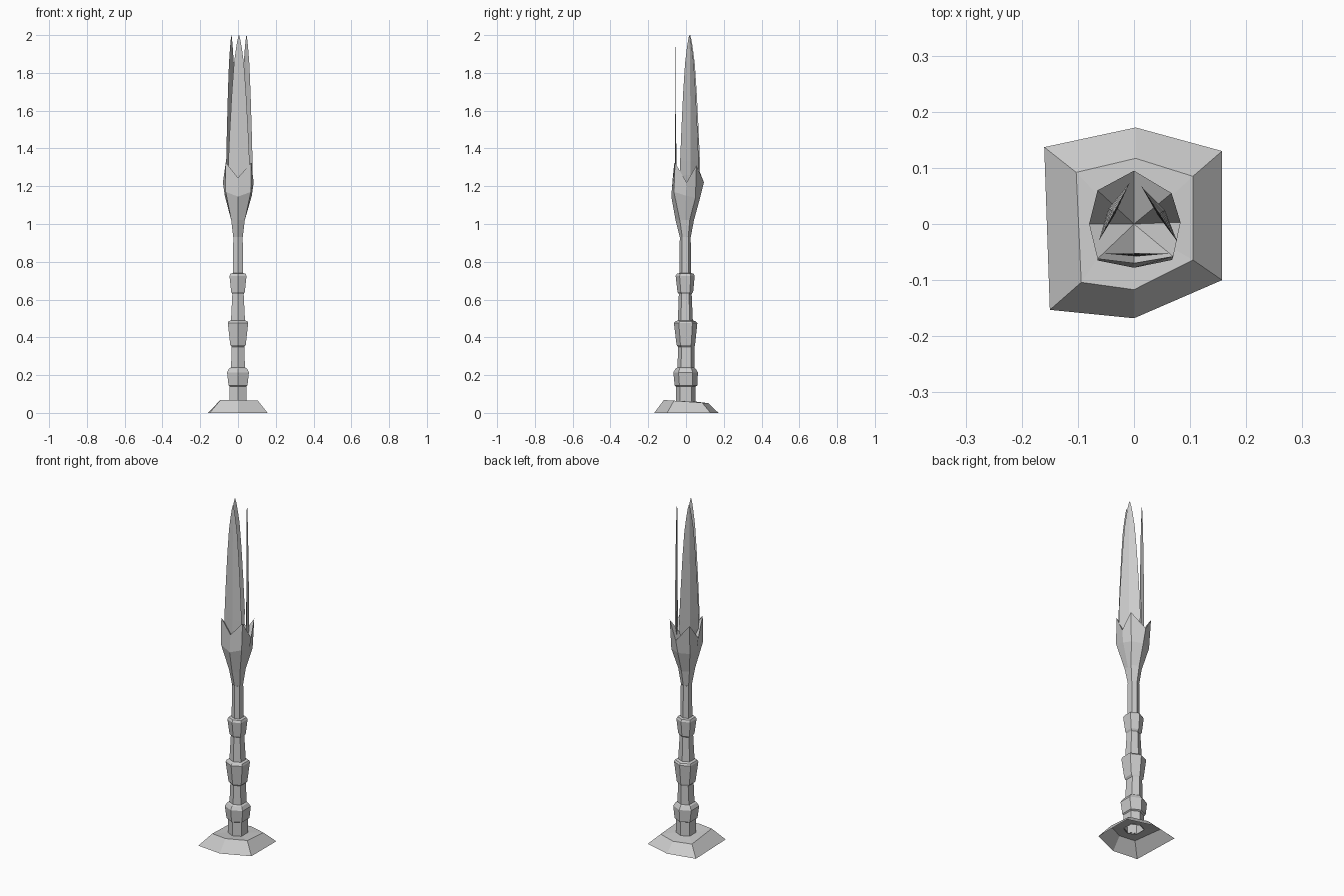
import bpy, math
from mathutils import Vector

if "Cube" in bpy.data.objects:
    bpy.data.objects.remove(bpy.data.objects["Cube"])

stone = bpy.data.materials.new("grey stone")
stone.diffuse_color = (0.6, 0.6, 0.6, 1)
stone.use_nodes = True
stone.node_tree.nodes["Principled BSDF"].inputs["Base Color"].default_value = stone.diffuse_color


def make(name, verts, faces):
    me = bpy.data.meshes.new(name)
    me.from_pydata(verts, [], faces)
    me.materials.append(stone)
    me.update()
    ob = bpy.data.objects.new(name, me)
    bpy.context.collection.objects.link(ob)
    return ob


def bridge(rings, n):
    """Quads joining consecutive rings of n points, counter-clockwise from above."""
    return [(r * n + i, r * n + (i + 1) % n, (r + 1) * n + (i + 1) % n, (r + 1) * n + i)
            for r in range(rings - 1) for i in range(n)]


def hexagon(hx, yf, yb, z):
    """Six-sided section with points at front and back, flat sides left and right."""
    c = (yf + yb) / 2
    h = (yb - yf) / 2 * 0.58
    return [(0, yf, z), (hx, c - h, z), (hx, c + h, z),
            (0, yb, z), (-hx, c + h, z), (-hx, c - h, z)]


# Plinth: uneven open-bottomed hexagon, sloping slightly down to the back
outer = [(0, -.168), (.157, -.10), (.157, .13), (.003, .172), (-.16, .137), (-.15, -.153)]
inner = [(0, -.117), (.105, -.064), (.105, .085), (.003, .117), (-.103, .092), (-.094, -.104)]
plinth = [(x, y, 0) for x, y in outer] + [(x, y, .06 - .07 * y) for x, y in inner]
plinth += hexagon(.044, -.05, .05, .06)
make("plinth", plinth, bridge(3, 6))

# Handle: half width, front y, back y, height; three flared grip bands
sections = [
    (.044, -.053, .05, .055), (.044, -.053, .05, .14),
    (.05, -.06, .06, .145), (.058, -.067, .063, .215), (.047, -.055, .05, .235),
    (.037, -.045, .045, .24), (.033, -.042, .045, .35),
    (.041, -.05, .048, .36), (.054, -.064, .06, .475), (.05, -.056, .052, .485),
    (.037, -.043, .036, .49), (.03, -.038, .03, .63),
    (.036, -.045, .038, .64), (.045, -.055, .046, .725), (.04, -.048, .04, .737),
    (.026, -.034, .026, .74), (.025, -.033, .025, .93)]
handle = [p for s in sections for p in hexagon(*s)]
make("handle", handle, bridge(len(sections), 6))

# Crown: eight-sided cup with four corner points and hollow top
def octagon(hx, yf, yb, zs):
    k = (yb - yf) * .27
    c = (yf + yb) / 2
    pts = [(0, yf), (hx, c - k), (hx, c), (hx, c + k),
           (0, yb), (-hx, c + k), (-hx, c), (-hx, c - k)]
    return [(x, y, z) for (x, y), z in zip(pts, zs)]


crown = octagon(.025, -.033, .025, [.93] * 8)
crown += octagon(.036, -.055, .042, [1.02] * 8)
crown += [(0, -.078, 1.145), (.068, -.064, 1.17), (.073, 0, 1.15), (.06, .05, 1.14),
          (0, .075, 1.14), (-.06, .05, 1.14), (-.07, 0, 1.15), (-.065, -.065, 1.17)]
crown += [(0, -.07, 1.245), (.07, -.058, 1.325), (.083, .003, 1.22), (.067, .055, 1.31),
          (0, .095, 1.22), (-.065, .06, 1.31), (-.08, 0, 1.22), (-.065, -.062, 1.325)]
crown.append((0, 0, 1.19))
cup_faces = bridge(4, 8) + [(24 + i, 24 + (i + 1) % 8, 32) for i in range(8)]
make("crown", crown, cup_faces)

# Blades: slim leaf shapes, lens-shaped in section
profile = [(1.18, .03), (1.26, .05), (1.33, .051), (1.5, .044), (1.7, .034),
           (1.85, .024), (1.93, .014), (1.975, .007), (2.0, .001)]


def blade(name, mid, angle, thick, scale):
    along = Vector((math.cos(angle), math.sin(angle), 0))
    out = Vector((along.y, -along.x, 0))
    verts = []
    for z, w in profile:
        c = Vector((mid[0], mid[1], z))
        t = thick * w / .051
        verts += [c - along * w * scale, c + out * t,
                  c + along * w * scale, c - out * t * .3]
    n = len(profile)
    faces = bridge(n, 4) + [(3, 2, 1, 0), tuple(range(4 * n - 4, 4 * n))]
    make(name, verts, faces)


blade("front_blade", (.005, -.053), 0, .005, 1.1)
blade("right_blade", (.045, .018), math.radians(123), .012, 1.15)
blade("left_blade", (-.035, .022), math.radians(-118), .012, 1.15)
